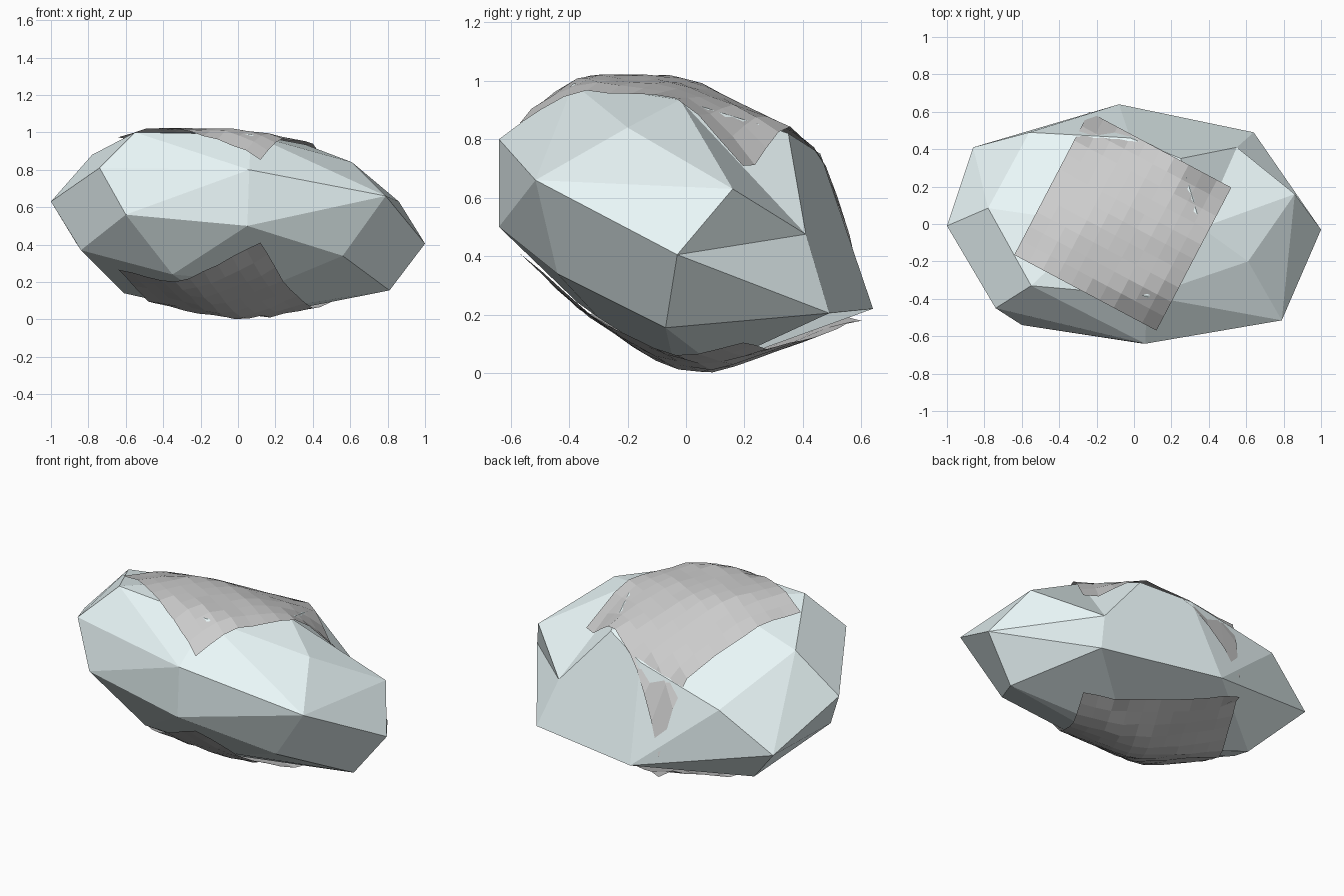
import bpy, bmesh, math, random
from mathutils import Vector
from mathutils.bvhtree import BVHTree

if "Cube" in bpy.data.objects:
    bpy.data.objects.remove(bpy.data.objects["Cube"])

random.seed(4)

# Faceted stone: convex hull around its corner points
dent_from, dent_to = Vector((.66, .48, .58)), Vector((.55, .41, .475))
corners = [
    # upper ring
    (-.55, -.33, 1.0), (.07, -.385, .99), (.36, -.02, .935), (-.2, .0, 1.0),
    (.25, .35, .82), (-.02, .46, .75), (-.78, .085, .88), (.61, -.2, .84),
    # girdle
    (-.74, -.45, .81), (.06, -.64, .80), (.79, -.515, .66), (.86, .16, .63),
    (-1, -.01, .63), (1, -.03, .405), (-.56, .49, .62),
    (-.6, -.54, .56), (.05, -.64, .50), (-.86, .41, .40), (-.84, -.16, .37),
    # lower ring
    (.56, -.44, .34), (.64, .49, .205), (-.08, .64, .22), (.81, -.07, .155),
    (-.61, .23, .14), (.45, .23, .12), (-.35, -.37, .24), (.2, -.3, .19),
    (.15, .1, .025), (-.1, .1, .025), (-.03, -.04, .025),
]
bm = bmesh.new()
for c in corners + [dent_from]:
    bm.verts.new(c)
bmesh.ops.convex_hull(bm, input=bm.verts)
loose = [v for v in bm.verts if not v.link_faces]
bmesh.ops.delete(bm, geom=loose, context='VERTS')
# one corner is sunk in
min(bm.verts, key=lambda v: (v.co - dent_from).length).co = dent_to
bmesh.ops.recalc_face_normals(bm, faces=bm.faces)
tree = BVHTree.FromBMesh(bm)
bmesh.ops.dissolve_limit(bm, angle_limit=math.radians(13),
                         verts=[], edges=bm.edges)
mesh = bpy.data.meshes.new("stone")
bm.to_mesh(mesh)
bm.free()
stone = bpy.data.objects.new("stone", mesh)
bpy.context.collection.objects.link(stone)
mat = bpy.data.materials.new("pale_blue")
mat.diffuse_color = (.82, .93, .94, .9)
mat.use_nodes = True
mat.node_tree.nodes["Principled BSDF"].inputs["Base Color"].default_value = mat.diffuse_color
mesh.materials.append(mat)


# Draped patch: a square grid dropped straight onto the stone
def patch(name, side, tips, n=10, offset=.024):
    o, u, w = Vector((-.64, -.165)), Vector((.76, -.405)), Vector((.40, .765))
    z = {}
    for i in range(n + 1):
        for j in range(n + 1):
            p = o + u * (i / n) + w * (j / n)
            hit = tree.ray_cast(Vector((p.x, p.y, .5 + side * 3)),
                                Vector((0, 0, -side)))[0]
            z[i, j] = hit.z if hit else tips
    # soften the drape over the stone's edges, sinking in only a little
    old = dict(z)
    for (i, j) in z:
        if 0 < i < n and 0 < j < n:
            mean = .25 * (old[i-1, j] + old[i+1, j] + old[i, j-1] + old[i, j+1])
            move = side * .5 * (mean - old[i, j])
            z[i, j] += side * max(-.012, min(.03, move))
    verts, faces = [], []
    for i in range(n + 1):
        for j in range(n + 1):
            p = o + u * (i / n) + w * (j / n)
            h = z[i, j] + side * (offset + random.uniform(-.005, .005))
            verts.append((p.x, p.y, min(1.022, max(0, h))))
    for i in range(n):
        for j in range(n):
            a = i * (n + 1) + j
            f = (a, a + n + 1, a + n + 2, a + 1)
            faces.append(f if side > 0 else f[::-1])
    me = bpy.data.meshes.new(name)
    me.from_pydata(verts, [], faces)
    ob = bpy.data.objects.new(name, me)
    bpy.context.collection.objects.link(ob)


patch("top_patch", 1, .27)
patch("bottom_patch", -1, .20)
